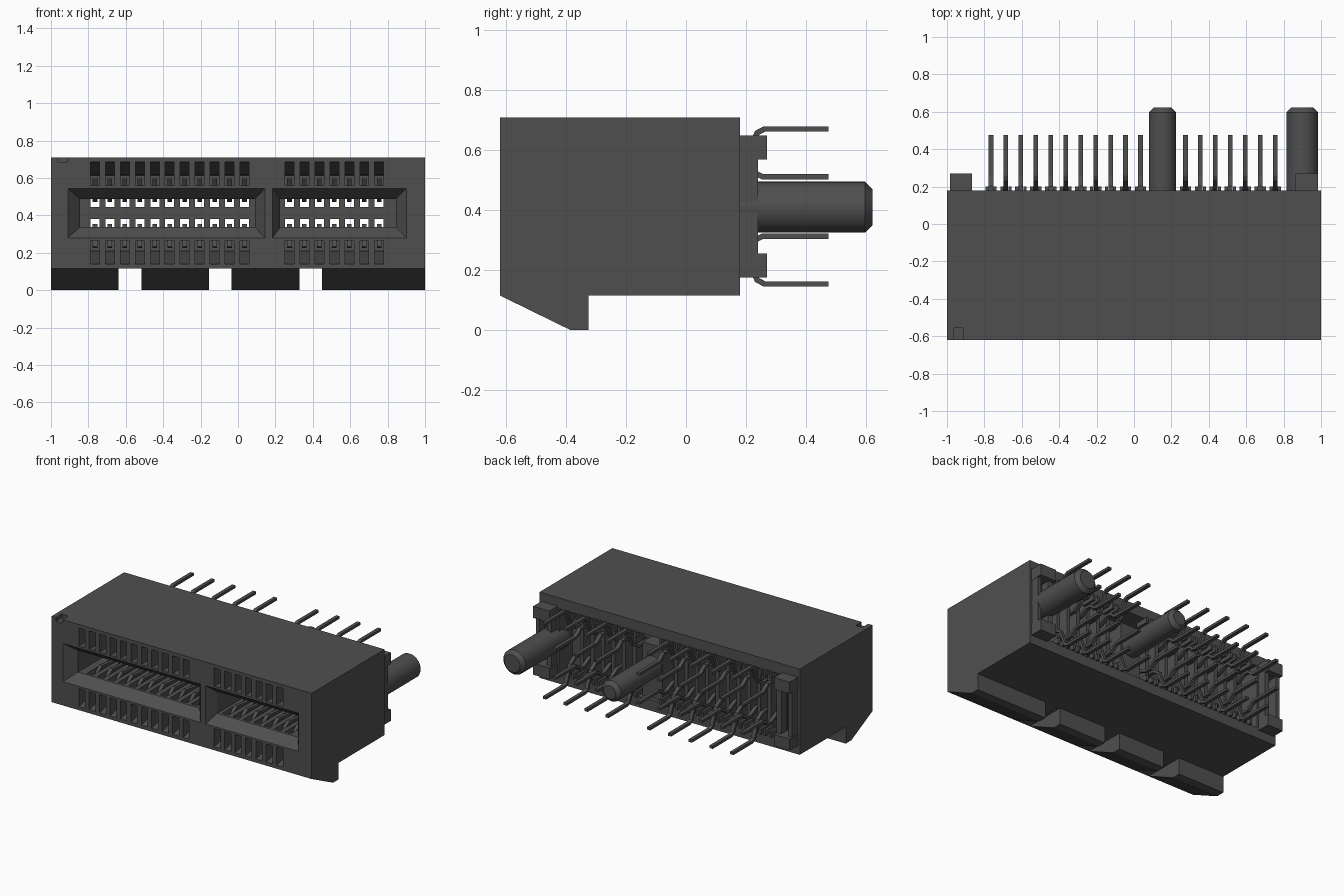
import bpy, bmesh, math
from mathutils import Vector

if "Cube" in bpy.data.objects:
    bpy.data.objects.remove(bpy.data.objects["Cube"], do_unlink=True)

MID = 0.4125                                   # height of the mirror plane of the contacts
GRID = [-0.765 + 0.08 * k for k in range(20)]
PINS = [(k, x) for k, x in enumerate(GRID) if k not in (11, 12)]

plastic = bpy.data.materials.new("dark grey")
plastic.use_nodes = True
COLOUR = (0.078, 0.078, 0.078, 1)
plastic.diffuse_color = COLOUR
plastic.node_tree.nodes["Principled BSDF"].inputs["Base Color"].default_value = COLOUR


def make(name, bm):
    bmesh.ops.recalc_face_normals(bm, faces=bm.faces)
    mesh = bpy.data.meshes.new(name)
    bm.to_mesh(mesh)
    bm.free()
    mesh.materials.append(plastic)
    obj = bpy.data.objects.new(name, mesh)
    bpy.context.collection.objects.link(obj)
    return obj


def loft(bm, a, b):
    """Closed solid between two rings with the same number of points."""
    va, vb = [bm.verts.new(p) for p in a], [bm.verts.new(p) for p in b]
    n = len(va)
    bm.faces.new(va)
    bm.faces.new(vb[::-1])
    for i in range(n):
        bm.faces.new((va[i], vb[i], vb[(i + 1) % n], va[(i + 1) % n]))


def prism(bm, profile, x0, x1):
    """Extrude a (y, z) profile along x."""
    loft(bm, [(x0, y, z) for y, z in profile], [(x1, y, z) for y, z in profile])


def box(bm, x0, x1, y0, y1, z0, z1):
    prism(bm, [(y0, z0), (y1, z0), (y1, z1), (y0, z1)], x0, x1)


def flip(profile):
    return [(y, 2 * MID - z) for y, z in profile]


def rect(x0, x1, y, z0, z1):
    return [(x0, y, z0), (x1, y, z0), (x1, y, z1), (x0, y, z1)]


# Housing block
bm = bmesh.new()
box(bm, -1, 1, -0.62, 0.18, 0.115, 0.71)
housing = make("housing", bm)

# Cutter: rear recess, end slots and corner notch
rear = bmesh.new()
box(rear, -0.85, 0.85, 0.03, 0.25, 0.19, 0.635)
for x in (-0.955, 0.905):
    box(rear, x, x + 0.05, 0.1, 0.25, 0.265, 0.56)
box(rear, -0.965, -0.915, -0.7, -0.555, 0.685, 0.8)

# Cutter: two card slots with chamfered mouths
card = bmesh.new()
for o0, o1, i0, i1 in ((-0.91, 0.145, -0.845, 0.09), (0.185, 0.9, 0.225, 0.845)):
    front = rect(o0, o1, -0.62, 0.28, 0.545)
    throat = rect(i0, i1, -0.55, 0.337, 0.488)
    rings = [[(x, -0.63, z) for x, y, z in front], front, throat,
             [(x, -0.05, z) for x, y, z in throat]]
    vs = [[card.verts.new(p) for p in r] for r in rings]
    card.faces.new(vs[0])
    card.faces.new(vs[-1][::-1])
    for a, b in zip(vs, vs[1:]):
        for i in range(4):
            j = (i + 1) % 4
            card.faces.new((a[i], b[i], b[j], a[j]))

# Cutter: contact channels running from the front windows to the rear recess
SLOT = [(-0.63, 0.56), (-0.63, 0.685), (-0.615, 0.685), (-0.3, 0.615), (-0.04, 0.61),
        (-0.04, 0.53), (0.06, 0.53), (0.06, 0.445), (-0.53, 0.445), (-0.53, 0.56)]
channel = bmesh.new()
for k, x in PINS:
    for prof in (SLOT, flip(SLOT)):
        prism(channel, prof, x - 0.024, x + 0.024)

# Carve the housing, then drop the cutters
cutters = [make("cutter", b) for b in (rear, card, channel)]
for c in cutters:
    c.hide_render = True
    mod = housing.modifiers.new("carve", 'BOOLEAN')
    mod.operation, mod.solver, mod.object = 'DIFFERENCE', 'EXACT', c
bpy.context.view_layer.update()
carved = bpy.data.meshes.new_from_object(
    housing.evaluated_get(bpy.context.evaluated_depsgraph_get()))
housing.modifiers.clear()
housing.data = carved
for c in cutters:
    bpy.data.objects.remove(c, do_unlink=True)

# Sloped feet under the front edge
bm = bmesh.new()
FOOT = [(-0.62, 0.115), (-0.385, 0), (-0.325, 0), (-0.325, 0.115)]
for x0, x1 in ((-1, -0.64), (-0.515, -0.155), (-0.035, 0.33), (0.45, 1)):
    prism(bm, FOOT, x0, x1)
make("front_feet", bm)

# Rear end frames with standoff tabs
bm = bmesh.new()
for x0, x1 in ((-0.985, -0.865), (0.86, 0.985)):
    for z0, z1 in ((0.175, 0.255), (0.57, 0.65)):
        box(bm, x0, x1, 0.17, 0.27, z0, z1)
    s = 1 if x0 > 0 else -1
    for a, b in ((0.865, 0.9), (0.957, 0.983)):
        box(bm, min(s * a, s * b), max(s * a, s * b), 0.17, 0.24, 0.25, 0.575)
make("end_standoffs", bm)

# Rear comb ribs between contacts, and the web behind the middle post
bm = bmesh.new()
for k, x in enumerate(GRID[:-1]):
    if k not in (10, 11, 12):
        box(bm, x + 0.027, x + 0.053, 0.02, 0.12, 0.18, 0.645)
box(bm, 0.075, 0.23, 0.02, 0.15, 0.18, 0.56)
make("rear_comb", bm)

# Small guide blocks beside each contact
bm = bmesh.new()
for k, x in PINS:
    for s in (-1, 1):
        for z in (0.6, 2 * MID - 0.64):
            a, b = sorted((x + s * 0.013, x + s * 0.03))
            box(bm, a, b, 0.1, 0.2, z, z + 0.04)
make("contact_guides", bm)


# Locating posts with chamfered tips
def post(name, x, r, y0):
    bm = bmesh.new()
    n = 32
    rings = [[bm.verts.new((x + rr * math.cos(2 * math.pi * i / n), y,
                            0.41 + rr * math.sin(2 * math.pi * i / n))) for i in range(n)]
             for y, rr in ((y0, r), (0.597, r), (0.622, r - 0.025))]
    for a, b in zip(rings, rings[1:]):
        for i in range(n):
            bm.faces.new((a[i], a[(i + 1) % n], b[(i + 1) % n], b[i]))
    bm.faces.new(rings[0])
    bm.faces.new(rings[-1])
    obj = make(name, bm)
    bpy.ops.object.select_all(action='DESELECT')
    bpy.context.view_layer.objects.active = obj
    obj.select_set(True)
    bpy.ops.object.shade_smooth_by_angle(angle=math.radians(30))


post("middle_post", 0.152, 0.072, 0.1)
post("end_post", 0.9, 0.085, 0.1)


# Bent contacts: a flat strip that follows a (y, z) path
def strip(bm, path, x, t=0.009, w=0.0125):
    pts = [Vector(p) for p in path]
    up, low = [], []
    for i, p in enumerate(pts):
        d0 = (p - pts[i - 1]).normalized() if i else (pts[1] - p).normalized()
        d1 = (pts[i + 1] - p).normalized() if i < len(pts) - 1 else d0
        d = (d0 + d1).normalized()
        off = Vector((-d.y, d.x)) * t / max(0.5, d.dot(d0))
        up.append(p + off)
        low.append(p - off)
    for i in range(len(pts) - 1):
        prism(bm, [up[i], up[i + 1], low[i + 1], low[i]], x - w, x + w)
    bmesh.ops.remove_doubles(bm, verts=bm.verts, dist=1e-5)


SPRING = [(-0.5, 0.595), (-0.44, 0.5), (-0.41, 0.48), (-0.37, 0.485), (-0.05, 0.515)]
OUTER = SPRING + [(0.14, 0.515), (0.19, 0.545), (0.228, 0.635), (0.237, 0.658),
                  (0.262, 0.671), (0.475, 0.671)]
INNER = SPRING + [(0.1, 0.52), (0.16, 0.55), (0.2, 0.55), (0.238, 0.52),
                  (0.255, 0.512), (0.475, 0.512)]
for name, turn in (("upper_contacts", lambda p: p), ("lower_contacts", flip)):
    bm = bmesh.new()
    for k, x in PINS:
        strip(bm, turn(OUTER if k % 2 else INNER), x)
    make(name, bm)
